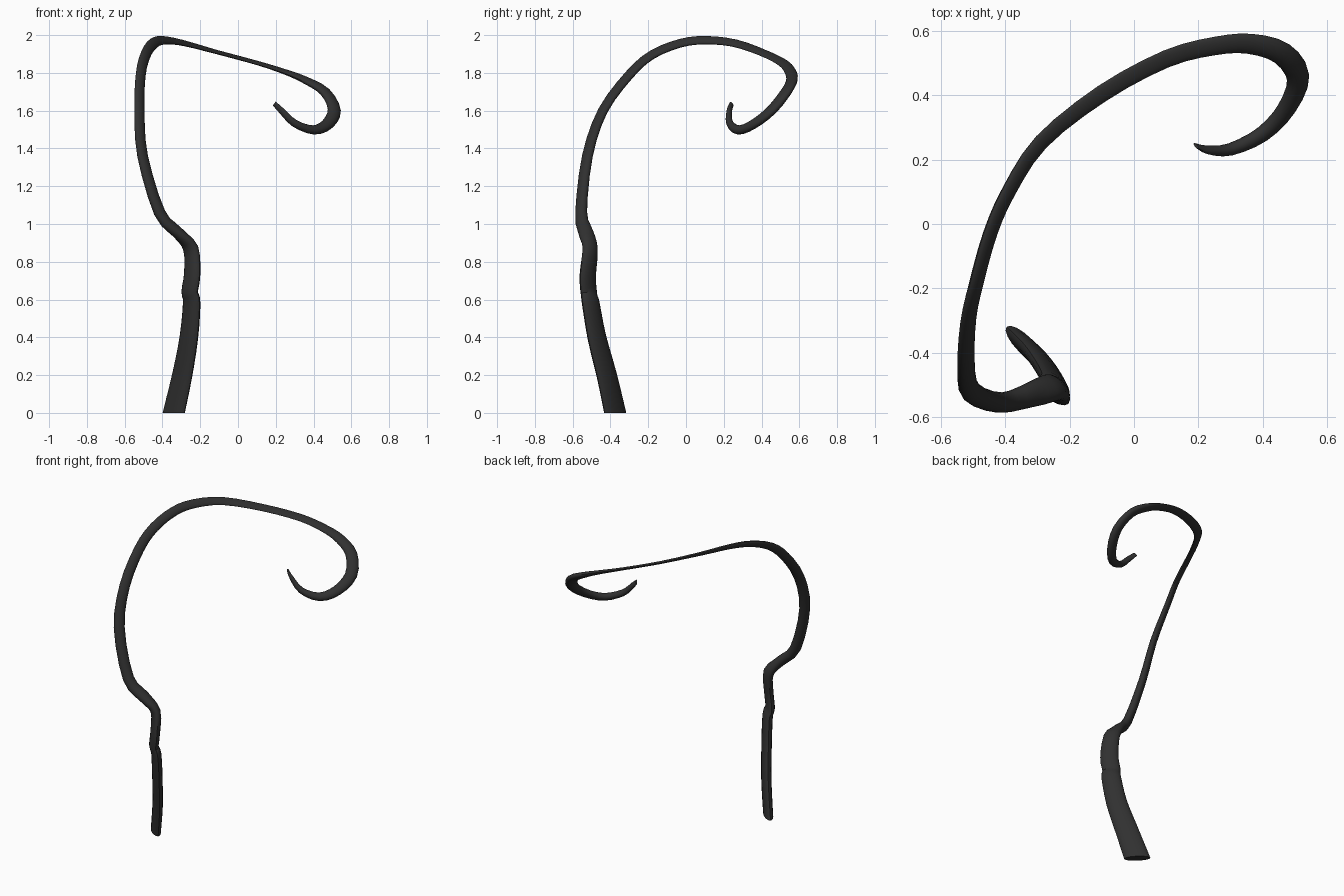
import bpy, bmesh, math
from mathutils import Vector

if "Cube" in bpy.data.objects:
    bpy.data.objects.remove(bpy.data.objects["Cube"])

# Stations along the hook: x, y, z, width, thickness
path = [
    (-.34, -.375, 0, .15, .055), (-.295, -.42, .2, .137, .058),
    (-.26, -.472, .4, .125, .06), (-.245, -.505, .585, .117, .06),
    (-.256, -.515, .64, .11, .055), (-.243, -.52, .73, .11, .055),
    (-.25, -.507, .87, .098, .06), (-.32, -.53, .955, .08, .063),
    (-.415, -.555, 1.06, .069, .055), (-.505, -.522, 1.36, .067, .046),
    (-.522, -.44, 1.6, .064, .04), (-.515, -.3, 1.79, .062, .035),
    (-.489, -.18, 1.896, .06, .032), (-.447, -.03, 1.957, .058, .03),
    (-.39, .1, 1.973, .057, .027), (-.288, .255, 1.958, .056, .022),
    (-.1, .405, 1.907, .057, .018), (.1, .513, 1.853, .058, .018),
    (.25, .553, 1.805, .06, .025), (.36, .56, 1.76, .066, .036),
    (.46, .53, 1.7, .073, .044), (.51, .455, 1.605, .074, .048),
    (.475, .36, 1.53, .065, .047), (.4, .28, 1.498, .053, .045),
    (.3, .232, 1.533, .038, .041), (.23, .23, 1.6, .024, .036),
    (.193, .243, 1.637, .01, .03),
]
# Direction of the thin side of the section, keyed by station
thin = [(0, (.71, .71, 0)), (6, (.71, .71, 0)), (8, (.6, -.6, .4)),
        (11, (.68, -.58, .42)), (14, (.6, -.35, .7)), (16, (.44, -.16, .88)),
        (18, (.44, -.25, .85)), (21, (.44, -.52, .72)), (26, (.44, -.52, .72))]
SIDES, SUB = 16, 3


def station(u):
    """Catmull-Rom interpolation of all station values."""
    i = min(int(u), len(path) - 2)
    t = u - i
    a, b, c, d = (path[min(max(k, 0), len(path) - 1)] for k in range(i - 1, i + 3))
    return [.5 * (2 * q + (r - p) * t + (2 * p - 5 * q + 4 * r - s) * t * t
                  + (3 * q - p - 3 * r + s) * t ** 3) for p, q, r, s in zip(a, b, c, d)]


def thin_dir(u):
    for (i, a), (j, b) in zip(thin, thin[1:]):
        if u <= j:
            return Vector(a).lerp(Vector(b), (u - i) / (j - i))
    return Vector(thin[-1][1])


bm = bmesh.new()
rings = []
last = len(path) - 1
for k in range(last * SUB + 1):
    u = k / SUB
    s = station(u)
    c = Vector(s[:3])
    tan = (Vector(station(min(u + .2, last))[:3])
           - Vector(station(max(u - .2, 0))[:3])).normalized()
    n = thin_dir(u)
    n = (n - tan * n.dot(tan)).normalized()
    w = n.cross(tan)
    ring = []
    for j in range(SIDES):
        a = 2 * math.pi * j / SIDES
        p = c + w * (math.cos(a) * s[3] / 2) + n * (math.sin(a) * s[4] / 2)
        if k == 0:
            p -= tan * (p.z / tan.z)      # cut the foot flat on the ground
        ring.append(bm.verts.new(p))
    rings.append(ring)

# Skin between the rings and close both ends
for r0, r1 in zip(rings, rings[1:]):
    for j in range(SIDES):
        m = (j + 1) % SIDES
        bm.faces.new((r0[j], r0[m], r1[m], r1[j]))
bm.faces.new(rings[0])
bm.faces.new(rings[-1])
bmesh.ops.recalc_face_normals(bm, faces=bm.faces)

mesh = bpy.data.meshes.new("curled_hook")
bm.to_mesh(mesh)
bm.free()
obj = bpy.data.objects.new("curled_hook", mesh)
bpy.context.collection.objects.link(obj)

# Dark finish and smooth shading
mat = bpy.data.materials.new("dark_horn")
mat.diffuse_color = (.03, .03, .03, 1)
mat.use_nodes = True
mat.node_tree.nodes["Principled BSDF"].inputs["Base Color"].default_value = mat.diffuse_color
mesh.materials.append(mat)
bpy.context.view_layer.objects.active = obj
obj.select_set(True)
bpy.ops.object.shade_smooth_by_angle(angle=math.radians(40))
